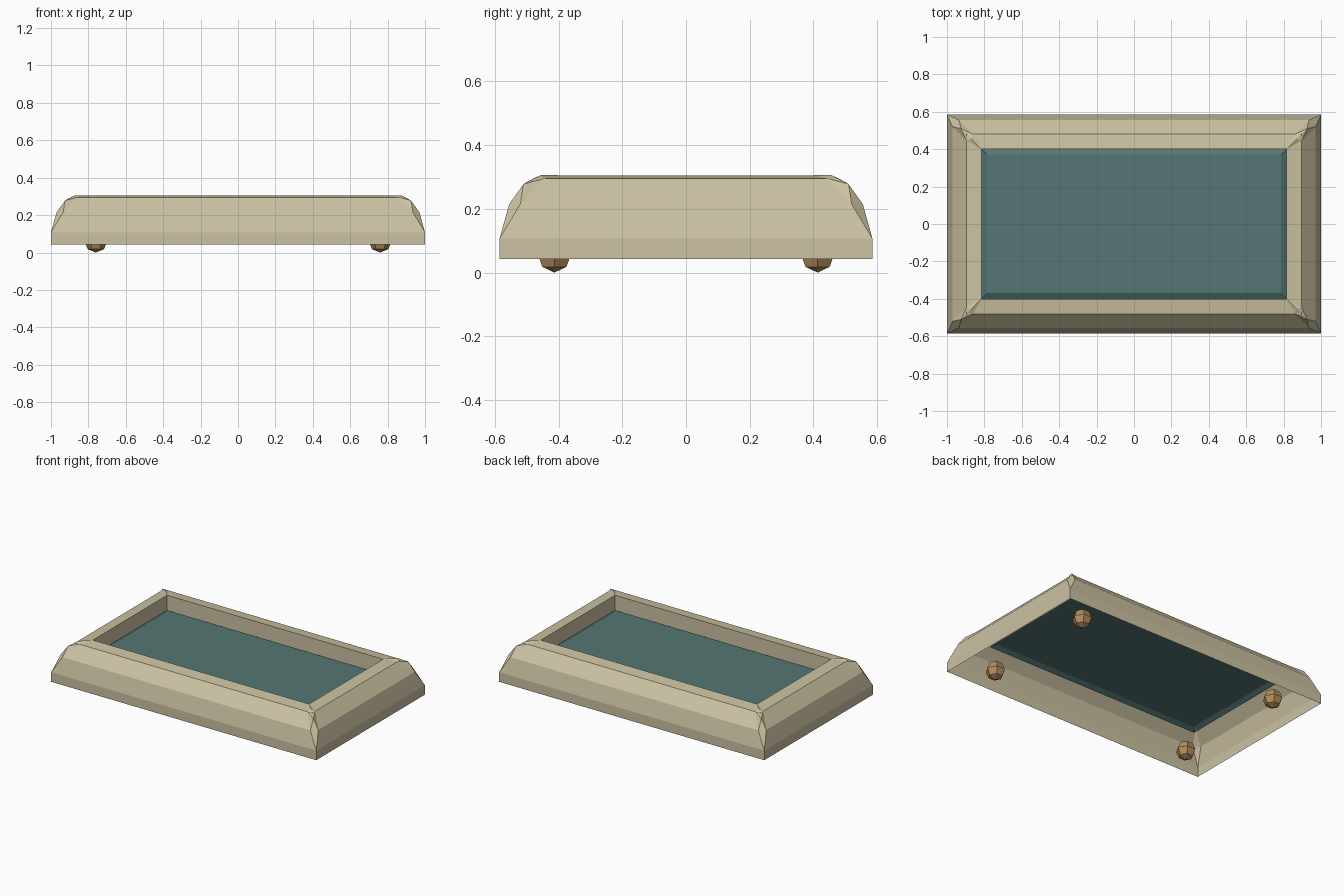
import bpy
import bmesh
import math
from mathutils import Matrix

default = bpy.data.objects.get("Cube")
if default:
    bpy.data.objects.remove(default, do_unlink=True)

HALF_X, HALF_Y = 1.0, 0.585
CORNERS = [(1, 1), (-1, 1), (-1, -1), (1, -1)]


def material(name, rgb):
    mat = bpy.data.materials.new(name)
    mat.use_nodes = True
    color = (*rgb, 1.0)
    mat.diffuse_color = color
    mat.node_tree.nodes["Principled BSDF"].inputs["Base Color"].default_value = color
    return mat


def finish(bm, name, mat):
    bmesh.ops.remove_doubles(bm, verts=bm.verts, dist=0.0005)
    mesh = bpy.data.meshes.new(name)
    bm.to_mesh(mesh)
    bm.free()
    mesh.materials.append(mat)
    obj = bpy.data.objects.new(name, mesh)
    bpy.context.collection.objects.link(obj)
    return obj


def ring(bm, inset, cut, z):
    """Rectangle inset from the outer edge, with cut corners."""
    x, y = HALF_X - inset, HALF_Y - inset
    verts = []
    for i, (sx, sy) in enumerate(CORNERS):
        pair = [(sx * x, sy * (y - cut), z), (sx * (x - cut), sy * y, z)]
        if i % 2:
            pair.reverse()
        verts += [bm.verts.new(p) for p in pair]
    return verts


def stacked_rings(levels, capped=False):
    """Skin the rings from the outside in, optionally closing the last one."""
    bm = bmesh.new()
    rings = [ring(bm, *level) for level in levels]
    for low, high in zip(rings, rings[1:]):
        for i in range(len(low)):
            j = (i + 1) % len(low)
            if (low[i].co - low[j].co).length < 0.0005:
                if (high[i].co - high[j].co).length < 0.0005:
                    continue
                bm.faces.new((low[i], high[j], high[i]))
            elif (high[i].co - high[j].co).length < 0.0005:
                bm.faces.new((low[i], low[j], high[i]))
            else:
                bm.faces.new((low[i], low[j], high[j], high[i]))
    if capped:
        bm.faces.new(rings[-1][::2])
    return bm


beige = material("warm beige", (0.60, 0.54, 0.36))
teal = material("dull teal", (0.09, 0.18, 0.175))
brown = material("wood brown", (0.45, 0.27, 0.11))

# Hollow frame: outer wall, sloped shoulder, top ledge and inner wall
frame_levels = [
    (0.0, 0.0, 0.042),
    (0.0, 0.0, 0.107),
    (0.03, 0.035, 0.215),
    (0.105, 0.0, 0.295),
    (0.185, 0.0, 0.305),
    (0.185, 0.0, 0.203),
]
finish(stacked_rings(frame_levels), "frame", beige)

# Raised folds over the mitred corners: (inset x, inset y, z)
fold_points = [
    (0.03, 0.065, 0.215), (0.065, 0.03, 0.215), (0.075, 0.075, 0.278),
    (0.13, 0.13, 0.306), (0.105, 0.14, 0.295), (0.14, 0.105, 0.295),
    (0.185, 0.185, 0.306),
]
fold_faces = [(0, 1, 2), (0, 2, 4), (1, 5, 2), (2, 3, 4), (2, 5, 3), (3, 6, 4), (3, 5, 6)]
bm = bmesh.new()
for sx, sy in CORNERS:
    verts = [bm.verts.new((sx * (HALF_X - dx), sy * (HALF_Y - dy), z))
             for dx, dy, z in fold_points]
    for face in fold_faces:
        order = face if sx * sy > 0 else face[::-1]
        bm.faces.new([verts[i] for i in order])
finish(bm, "corner_folds", beige)

# Recessed panel: a thin sheet with a shallow sloped rim, open underneath
panel_levels = [(0.185, 0.0, 0.203), (0.215, 0.0, 0.22)]
finish(stacked_rings(panel_levels, capped=True), "recessed_panel", teal)

# Four six-sided ball feet, with a point of the hexagon towards each side
FOOT_RADIUS = 0.062
for side, sx in (("left", 1), ("right", -1)):
    for end, sy in (("front", -1), ("back", 1)):
        bm = bmesh.new()
        bmesh.ops.create_uvsphere(bm, u_segments=6, v_segments=4, radius=FOOT_RADIUS,
                                  matrix=Matrix.Rotation(math.pi / 2, 4, "Z"))
        foot = finish(bm, f"{end}_{side}_foot", brown)
        foot.location = (sx * 0.76, sy * 0.413, FOOT_RADIUS)
